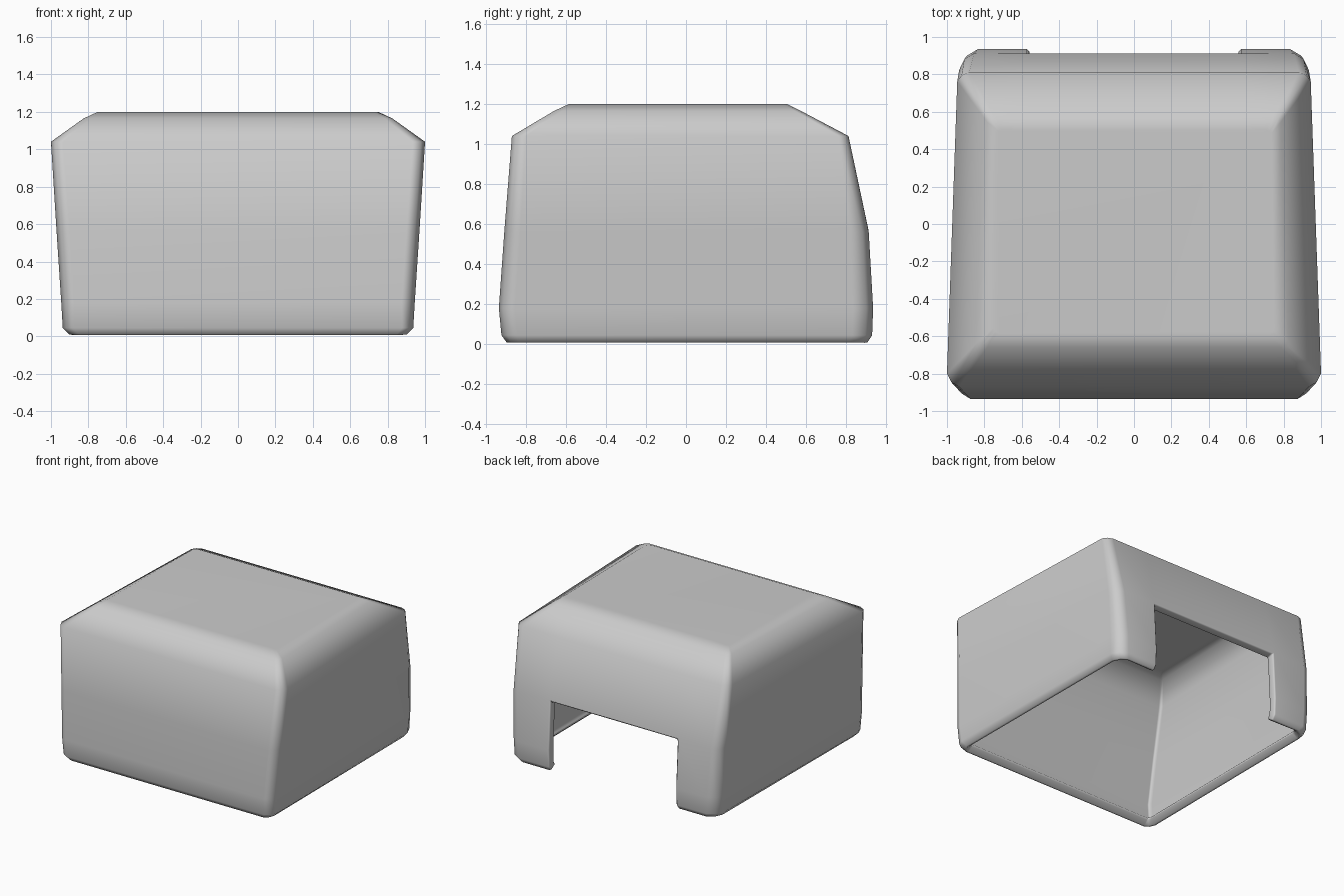
import bpy, bmesh, math

if "Cube" in bpy.data.objects:
    bpy.data.objects.remove(bpy.data.objects["Cube"])

# cross-sections: z, front y, back y, front half-width, back half-width,
# front corner cut x/y, back corner cut x/y
SECTIONS = [
    (0.00, -0.89, 0.90, 0.892, 0.885, 0.05, 0.06, 0.08, 0.09),
    (0.045, -0.922, 0.93, 0.937, 0.920, 0.06, 0.08, 0.09, 0.10),
    (0.18, -0.935, 0.935, 0.945, 0.925, 0.07, 0.08, 0.09, 0.10),
    (0.56, -0.908, 0.913, 0.970, 0.935, 0.07, 0.08, 0.08, 0.09),
    (1.04, -0.87, 0.812, 1.000, 0.945, 0.065, 0.07, 0.065, 0.05),
    (1.165, -0.66, 0.575, 0.825, 0.785, 0.04, 0.04, 0.04, 0.03),
    (1.20, -0.585, 0.505, 0.750, 0.735, 0.03, 0.03, 0.03, 0.02),
]
GAP = 0.56     # half-width of the rear opening
GAP_ROWS = 3   # the opening ends at the fourth section
WALL = 0.07


def ring(z, yf, yb, xf, xb, fx, fy, bx, by):
    half = [(GAP, yb), (xb - bx, yb), (xb - bx * 0.35, yb - by * 0.35), (xb, yb - by),
            (xf, yf + fy), (xf - fx * 0.35, yf + fy * 0.35), (xf - fx, yf)]
    return [(x, y, z) for x, y in half] + [(-x, y, z) for x, y in reversed(half)]


# lofted outer skin, leaving out the rear opening
bm = bmesh.new()
rows = [[bm.verts.new(p) for p in ring(*s)] for s in SECTIONS]
n = len(rows[0])
for r in range(len(rows) - 1):
    for i in range(n):
        j = (i + 1) % n
        if i == n - 1 and r < GAP_ROWS:
            continue
        bm.faces.new((rows[r][i], rows[r][j], rows[r + 1][j], rows[r + 1][i]))
top = bm.faces.new(rows[-1])
bmesh.ops.recalc_face_normals(bm, faces=bm.faces)
if top.normal.z < 0:
    bmesh.ops.reverse_faces(bm, faces=bm.faces)
mesh = bpy.data.meshes.new("hollow_cover")
bm.to_mesh(mesh)
bm.free()
cover = bpy.data.objects.new("hollow_cover", mesh)
bpy.context.collection.objects.link(cover)
bpy.context.view_layer.objects.active = cover
cover.select_set(True)

# wall thickness inwards, then a small bevel round the rim
solid = cover.modifiers.new("wall", 'SOLIDIFY')
solid.thickness = WALL
solid.offset = -1
bevel = cover.modifiers.new("rim", 'BEVEL')
bevel.width = 0.012
bevel.segments = 1
bevel.limit_method = 'ANGLE'
bevel.angle_limit = math.radians(75)
for m in (solid, bevel):
    bpy.ops.object.modifier_apply(modifier=m.name)

# smooth shell with large faces kept flat
bpy.ops.object.shade_smooth_by_angle(angle=math.radians(70))
weighted = cover.modifiers.new("flat_sides", 'WEIGHTED_NORMAL')
weighted.keep_sharp = True
